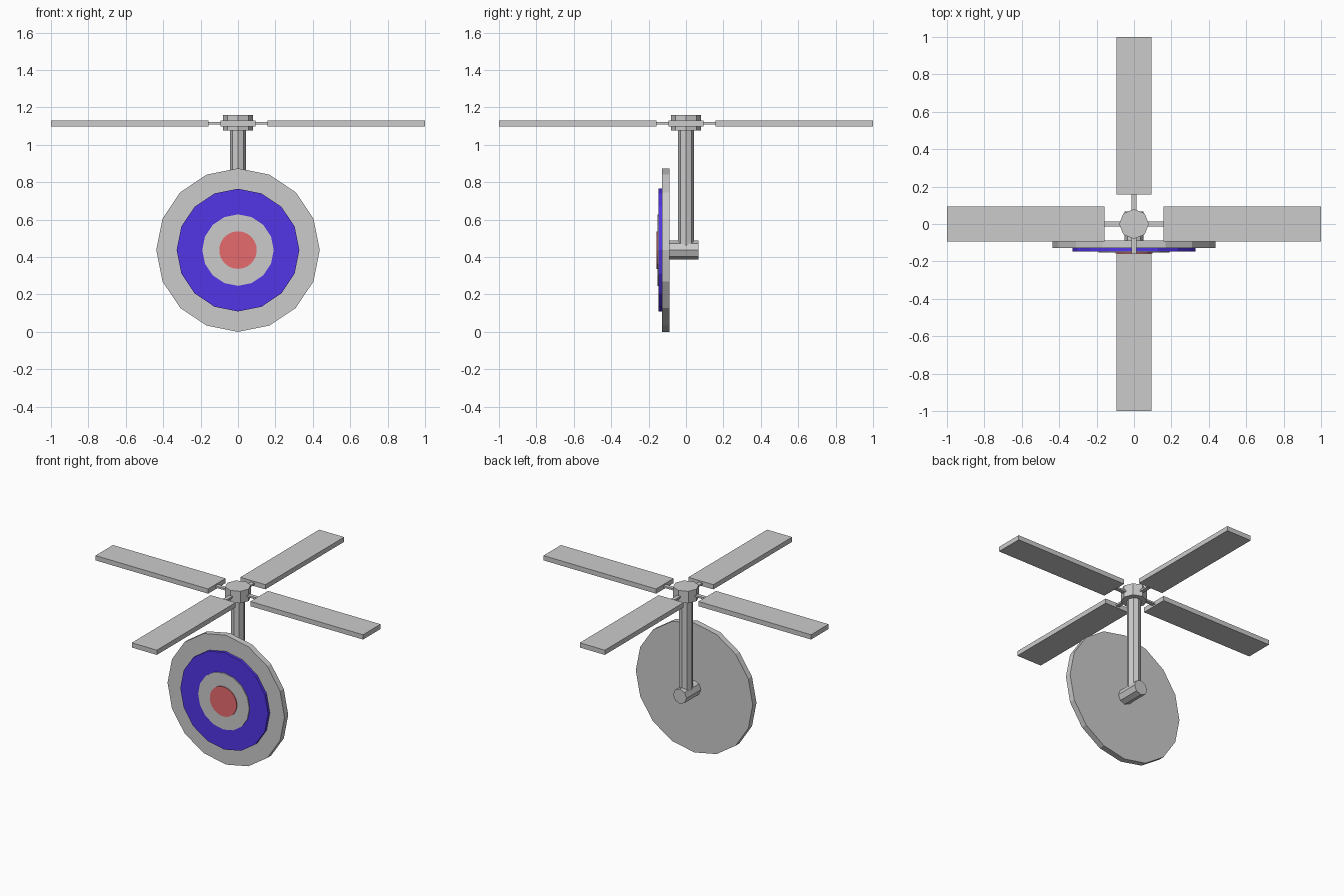
import bpy
from math import pi, cos, sin

if "Cube" in bpy.data.objects:
    bpy.data.objects.remove(bpy.data.objects["Cube"])

ZC = 0.437   # target centre height
ZR = 1.115   # rotor height


def paint(obj, name, rgb):
    mat = bpy.data.materials.new(name)
    mat.diffuse_color = (*rgb, 1)
    mat.use_nodes = True
    mat.node_tree.nodes["Principled BSDF"].inputs["Base Color"].default_value = mat.diffuse_color
    obj.data.materials.append(mat)


def cyl_y(name, sides, r, y0, y1):
    """Cylinder along y, centred on the target, corners on the axes."""
    bpy.ops.mesh.primitive_cylinder_add(vertices=sides, radius=r, depth=y1 - y0,
        location=(0, (y0 + y1) / 2, ZC), rotation=(pi / 2, 0, 0))
    bpy.context.object.name = name
    return bpy.context.object


def cyl_z(name, sides, r, z0, z1):
    bpy.ops.mesh.primitive_cylinder_add(vertices=sides, radius=r, depth=z1 - z0,
        location=(0, 0, (z0 + z1) / 2))
    bpy.context.object.name = name
    return bpy.context.object


def radial_box(name, angle, r0, r1, width, height):
    """Box reaching outward from the rotor axis between two radii."""
    mid = (r0 + r1) / 2
    bpy.ops.mesh.primitive_cube_add(size=1,
        location=(mid * cos(angle), mid * sin(angle), ZR), rotation=(0, 0, angle))
    obj = bpy.context.object
    obj.name = name
    obj.scale = (r1 - r0, width, height)


# Target: stacked discs
cyl_y("target_board", 16, 0.437, -0.128, -0.088)
paint(cyl_y("blue_ring", 16, 0.328, -0.147, -0.12), "blue", (0.085, 0.036, 0.8))
cyl_y("inner_ring", 16, 0.191, -0.153, -0.14)
paint(cyl_y("bullseye", 32, 0.1, -0.158, -0.145), "red", (0.8, 0.146, 0.154))

# Support: stub behind the board, post, rotor hub
cyl_y("board_mount", 8, 0.05, -0.1, 0.066)
cyl_z("post", 8, 0.043, 0.46, 1.1)
cyl_z("rotor_hub", 8, 0.08, 1.077, 1.158)

# Rotor: four spokes and flat blades
for i in range(4):
    a = i * pi / 2
    radial_box(f"spoke_{i + 1}", a, 0.05, 0.17, 0.026, 0.012)
    radial_box(f"blade_{i + 1}", a, 0.158, 1.0, 0.187, 0.032)
